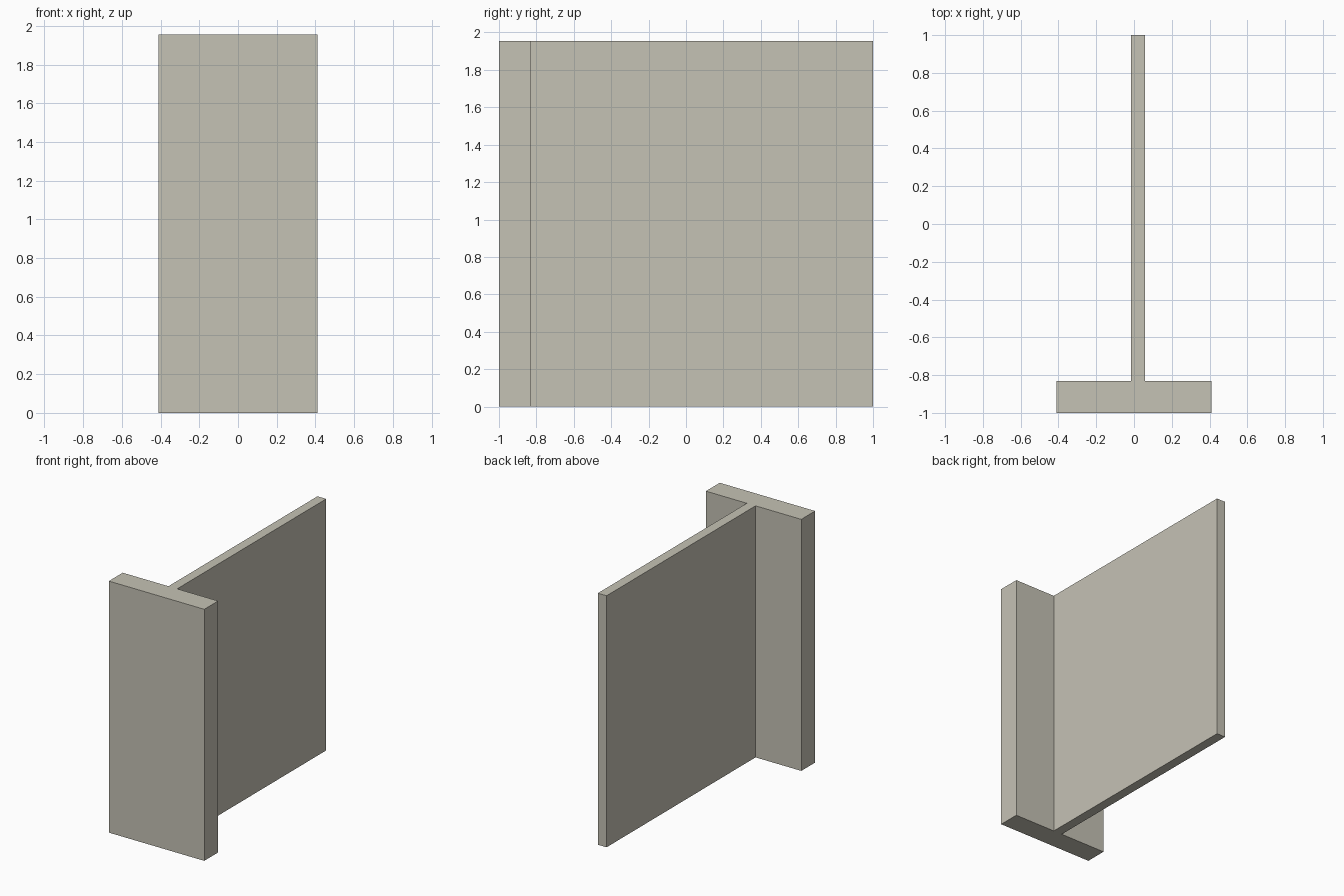
import bpy, bmesh

if "Cube" in bpy.data.objects:
    bpy.data.objects.remove(bpy.data.objects["Cube"])

HEIGHT = 1.955

# T-shaped cross-section: wide flange at the front, thin web running back
profile = [(-0.41, -1.0), (0.41, -1.0), (0.41, -0.83), (0.058, -0.83),
           (0.058, 1.0), (-0.017, 1.0), (-0.017, -0.83), (-0.41, -0.83)]

# Extrude the profile upwards into a solid beam
bm = bmesh.new()
base = bm.faces.new([bm.verts.new((x, y, 0)) for x, y in profile])
ext = bmesh.ops.extrude_face_region(bm, geom=[base], use_keep_orig=True)
top = [v for v in ext["geom"] if isinstance(v, bmesh.types.BMVert)]
bmesh.ops.translate(bm, verts=top, vec=(0, 0, HEIGHT))
bmesh.ops.recalc_face_normals(bm, faces=bm.faces)

mesh = bpy.data.meshes.new("tee_beam")
bm.to_mesh(mesh)
bm.free()

# Single warm grey colour
mat = bpy.data.materials.new("warm grey")
mat.diffuse_color = (0.56, 0.54, 0.46, 1)
mat.use_nodes = True
mat.node_tree.nodes["Principled BSDF"].inputs["Base Color"].default_value = mat.diffuse_color
mesh.materials.append(mat)

beam = bpy.data.objects.new("tee_beam", mesh)
bpy.context.collection.objects.link(beam)
